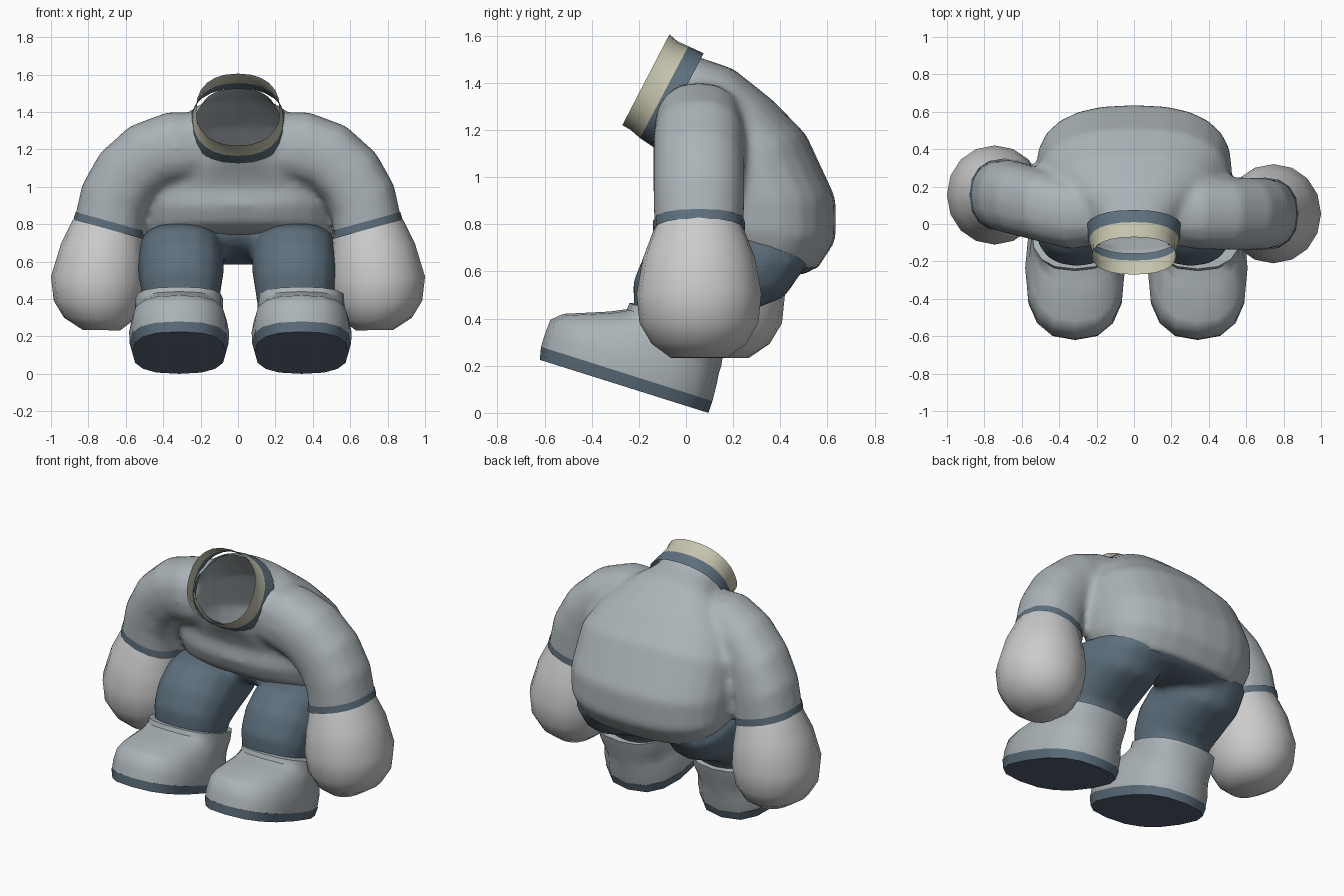
import bpy, bmesh, math
from mathutils import Vector

if "Cube" in bpy.data.objects:
    bpy.data.objects.remove(bpy.data.objects["Cube"])


def material(name, rgb):
    m = bpy.data.materials.new(name)
    m.diffuse_color = (*rgb, 1)
    m.use_nodes = True
    m.node_tree.nodes["Principled BSDF"].inputs["Base Color"].default_value = m.diffuse_color
    return m


SUIT = material("suit_grey", (0.41, 0.455, 0.475))
BLUE = material("slate_blue", (0.11, 0.16, 0.205))
CREAM = material("cream", (0.56, 0.55, 0.42))


def add_loft(bm, sections, n=16, power=2.3, caps=True):
    """Each section (a, b, w): a superellipse with one diameter a-b and half-axis w."""
    def sp(v):
        return math.copysign(abs(v) ** (2 / power), v)
    rings = []
    for a, b, w in sections:
        a, b, w = Vector(a), Vector(b), Vector(w)
        mid, half = (a + b) / 2, (b - a) / 2
        rings.append([bm.verts.new(mid + half * sp(math.cos(t)) + w * sp(math.sin(t)))
                      for t in (2 * math.pi * i / n for i in range(n))])
    faces = []
    for lo, hi in zip(rings, rings[1:]):
        for i in range(n):
            j = (i + 1) % n
            faces.append(bm.faces.new((lo[i], lo[j], hi[j], hi[i])))
    if caps:
        faces += [bm.faces.new(rings[0]), bm.faces.new(rings[-1])]
    bmesh.ops.recalc_face_normals(bm, faces=faces)


def finish(name, bm, mat=None, angle=50):
    me = bpy.data.meshes.new(name)
    bm.to_mesh(me)
    bm.free()
    if mat:
        me.materials.append(mat)
    ob = bpy.data.objects.new(name, me)
    bpy.context.collection.objects.link(ob)
    bpy.ops.object.select_all(action='DESELECT')
    ob.select_set(True)
    bpy.context.view_layer.objects.active = ob
    bpy.ops.object.shade_smooth_by_angle(angle=math.radians(angle))
    return ob


def loft(name, sections, mat=None, **kw):
    bm = bmesh.new()
    add_loft(bm, sections, **kw)
    return finish(name, bm, mat)


def fuse(bm, voxel=0.022, smooth=7):
    """Merge overlapping closed volumes into one soft skin, returned as bmesh."""
    me = bpy.data.meshes.new("fuse")
    bm.to_mesh(me)
    bm.free()
    ob = bpy.data.objects.new("fuse", me)
    bpy.context.collection.objects.link(ob)
    r = ob.modifiers.new("merge", 'REMESH')
    r.mode, r.voxel_size = 'VOXEL', voxel
    s = ob.modifiers.new("soften", 'SMOOTH')
    s.factor, s.iterations = 0.5, smooth
    out = bmesh.new()
    out.from_object(ob, bpy.context.evaluated_depsgraph_get())
    bpy.data.objects.remove(ob)
    return out


def side(cx, rows):
    """Sections from side-view points: front y, z, back y, z, half width."""
    return [((cx, fy, fz), (cx, by, bz), (w, 0, 0)) for fy, fz, by, bz, w in rows]


def arm(s, rows):
    """Sections from front-view points: inner x, z, outer x, z, half depth.
    The left arm swings further back toward the hand."""
    out = []
    for ax, az, bx, bz, w in rows:
        y = 0.055 + (0 if s > 0 else 0.1 * min(1, max(0, (bx - 0.38) / 0.49)))
        out.append(((s * ax, y, az), (s * bx, y, bz), (0, w, 0)))
    return out


# Torso and sleeves, one skin
bm = bmesh.new()
add_loft(bm, side(0, [
    (-0.24, 1.21, -0.06, 1.575, 0.21), (-0.165, 1.18, 0.01, 1.535, 0.21),
    (-0.14, 1.15, 0.065, 1.505, 0.22), (-0.12, 1.11, 0.20, 1.46, 0.32),
    (-0.09, 1.06, 0.37, 1.325, 0.445), (-0.06, 0.99, 0.51, 1.18, 0.51),
    (-0.07, 0.90, 0.635, 0.91, 0.525), (-0.03, 0.81, 0.635, 0.73, 0.515),
    (0.04, 0.76, 0.55, 0.60, 0.48)]), n=24, power=2.5)
for s in (1, -1):
    add_loft(bm, arm(s, [
        (0.12, 1.05, 0.15, 1.40, 0.16), (0.30, 1.02, 0.38, 1.40, 0.19),
        (0.39, 0.99, 0.58, 1.325, 0.195), (0.46, 0.92, 0.74, 1.18, 0.195),
        (0.50, 0.84, 0.835, 1.01, 0.195), (0.51, 0.73, 0.875, 0.83, 0.19),
        (0.515, 0.69, 0.875, 0.79, 0.185)]))
bm = fuse(bm)
# Neck opening: cut along the collar plane and remove the plug
p0 = Vector((0, -0.065, 1.35))
along = Vector((0, 0.19, 0.365)).normalized()
up = Vector((0, -along.z, along.y))
bmesh.ops.bisect_plane(bm, geom=bm.verts[:] + bm.edges[:] + bm.faces[:], plane_co=p0, plane_no=up)
plug = []
for f in bm.faces:
    d = f.calc_center_median() - p0
    if d.dot(up) > 1e-4 and (d.x / 0.24) ** 2 + (d.dot(along) / 0.22) ** 2 < 1:
        plug.append(f)
bmesh.ops.delete(bm, geom=plug, context='FACES')
finish("torso_and_sleeves", bm, SUIT, 80)

# Collar and its trim, open rings
loft("collar_trim", side(0, [(-0.135, 1.125, 0.075, 1.525, 0.26), (-0.195, 1.165, 0.01, 1.555, 0.24)]),
     BLUE, n=24, caps=False)
loft("collar", side(0, [(-0.195, 1.165, 0.01, 1.555, 0.24), (-0.235, 1.20, -0.035, 1.575, 0.225),
                        (-0.27, 1.22, -0.07, 1.605, 0.225)]), CREAM, n=24, caps=False)

# Trousers: pelvis and two bent legs, one skin
bm = bmesh.new()
add_loft(bm, side(0, [(0.08, 0.80, 0.61, 0.73, 0.485), (0.08, 0.74, 0.57, 0.63, 0.48),
                      (0.12, 0.68, 0.51, 0.59, 0.42), (0.19, 0.64, 0.43, 0.58, 0.30)]), n=24)
for s in (1, -1):
    add_loft(bm, side(s * 0.305, [
        (0.06, 0.81, 0.51, 0.62, 0.21), (-0.07, 0.79, 0.42, 0.49, 0.23),
        (-0.17, 0.69, 0.27, 0.43, 0.232), (-0.225, 0.56, 0.17, 0.38, 0.218),
        (-0.222, 0.42, 0.13, 0.28, 0.20), (-0.20, 0.38, 0.11, 0.24, 0.18)]))
finish("trousers", fuse(bm), BLUE, 80)

for s, label in ((1, "right"), (-1, "left")):
    # Cuff and mitten hand
    loft(label + "_cuff", arm(s, [(0.505, 0.765, 0.868, 0.865, 0.194),
                                  (0.503, 0.72, 0.88, 0.825, 0.195)]), BLUE, caps=False)
    loft(label + "_hand", arm(s, [
        (0.505, 0.723, 0.88, 0.828, 0.192), (0.495, 0.61, 0.945, 0.70, 0.238),
        (0.49, 0.49, 1.00, 0.52, 0.265), (0.515, 0.37, 0.985, 0.39, 0.252),
        (0.56, 0.285, 0.93, 0.30, 0.20), (0.63, 0.232, 0.83, 0.235, 0.12)]),
        n=16, power=2.05)
    # Boot with toes raised, and its sole
    cx = 0.34 if s > 0 else -0.315
    loft(label + "_sole", side(cx, [(-0.62, 0.225, 0.095, 0.0, 0.25),
                                    (-0.615, 0.28, 0.112, 0.05, 0.265)]), BLUE, power=2.6)
    loft(label + "_boot", side(cx, [
        (-0.615, 0.28, 0.112, 0.05, 0.265), (-0.60, 0.33, 0.13, 0.12, 0.267),
        (-0.575, 0.395, 0.14, 0.17, 0.255), (-0.52, 0.42, 0.15, 0.20, 0.245),
        (-0.32, 0.43, 0.155, 0.235, 0.235), (-0.25, 0.44, 0.17, 0.28, 0.235),
        (-0.24, 0.465, 0.185, 0.34, 0.235), (-0.215, 0.465, 0.16, 0.34, 0.21)]),
        SUIT, power=2.5)
